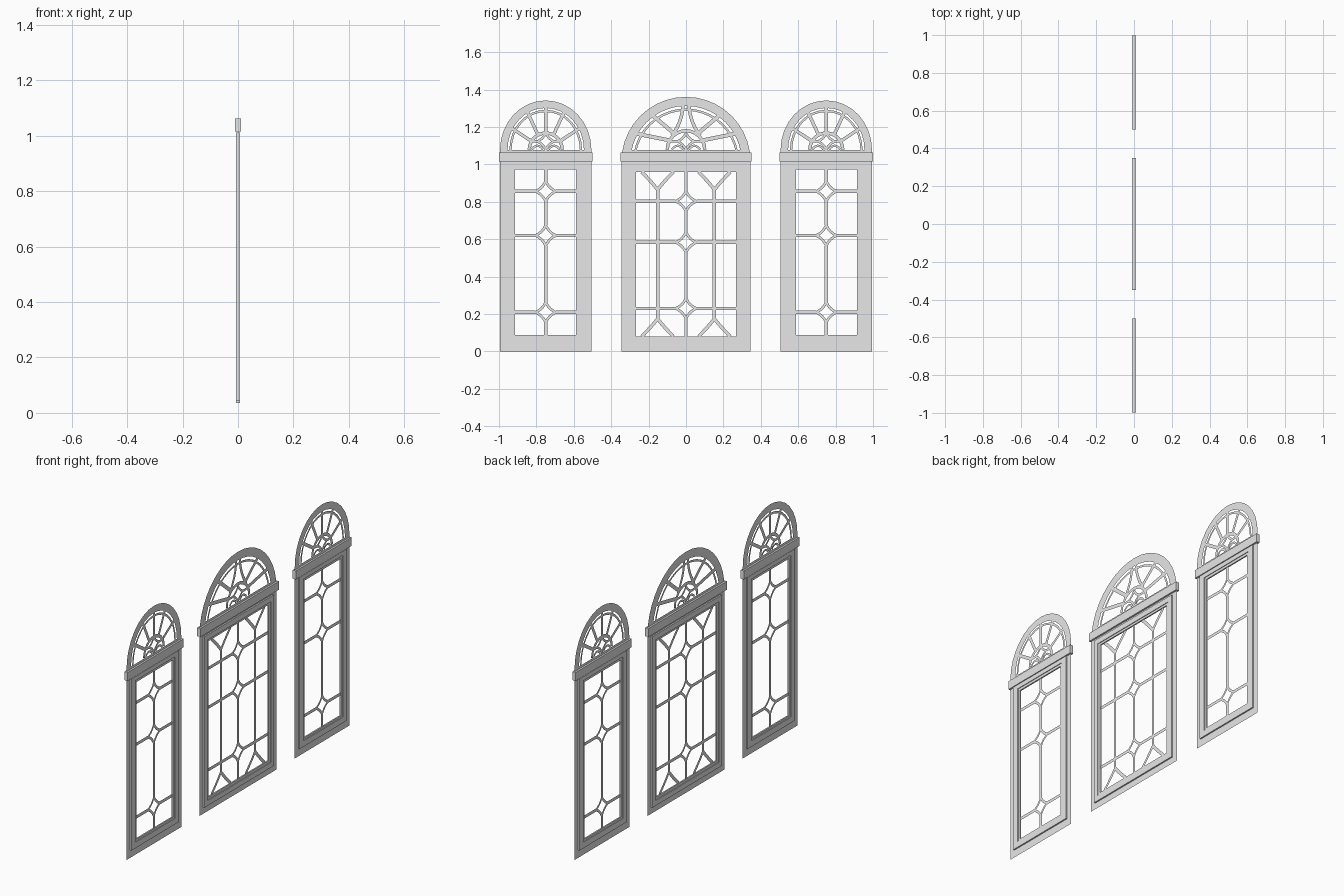
import bpy, bmesh, math
from mathutils import Vector

cube = bpy.data.objects.get("Cube")
if cube:
    bpy.data.objects.remove(cube)

grey = bpy.data.materials.new("light_grey")
grey.use_nodes = True
grey.diffuse_color = (0.8, 0.8, 0.8, 1)
grey.node_tree.nodes["Principled BSDF"].inputs["Base Color"].default_value = (0.8, 0.8, 0.8, 1)

SPRING = 1.08       # height the fanlight radiates from
BEAM = (1.015, 1.063)


def finish(bm, name, y):
    mesh = bpy.data.meshes.new(name)
    bm.to_mesh(mesh)
    bm.free()
    mesh.materials.append(grey)
    obj = bpy.data.objects.new(name, mesh)
    obj.location.y = y
    bpy.context.collection.objects.link(obj)


def strip(bm, path, width, closed=False):
    """Flat ribbon of constant width along a (y, z) path."""
    pts = [Vector(p) for p in path]
    n = len(pts)
    rows = []
    for i, p in enumerate(pts):
        a = pts[i - 1] if i or closed else p
        b = pts[(i + 1) % n] if i < n - 1 or closed else p
        t = (b - a).normalized()
        side = Vector((-t.y, t.x)) * width / 2
        rows.append([bm.verts.new((0, *(p + s * side))) for s in (1, -1)])
    for i in range(n if closed else n - 1):
        (a, b), (c, d) = rows[i], rows[(i + 1) % n]
        bm.faces.new((a, b, d, c))


def curve(a, ctrl, b, steps=6):
    a, ctrl, b = Vector(a), Vector(ctrl), Vector(b)
    return [a * (1 - t) ** 2 + ctrl * 2 * t * (1 - t) + b * t * t
            for t in (i / steps for i in range(steps + 1))]


def arc(ry, rz, zc, steps, z_low=None):
    pts = [(ry * math.cos(math.pi * i / steps), zc + rz * math.sin(math.pi * i / steps))
           for i in range(steps + 1)]
    if z_low is not None and z_low < zc:
        pts = [(ry, z_low)] + pts + [(-ry, z_low)]
    return pts


def star(bm, z, r, width=0.014):
    """Four-pointed star outline with inward-curving sides."""
    for sy in (1, -1):
        for sz in (1, -1):
            strip(bm, curve((sy * r, z), (sy * r * 0.3, z + sz * r * 0.3), (0, z + sz * r)), width)


def border(bm, outer, inner, depth=0):
    """Rectangular frame between two (half width, bottom, top) outlines."""
    def loop(rect, x):
        h, lo, hi = rect
        return [bm.verts.new((x, y, z)) for y, z in ((-h, lo), (h, lo), (h, hi), (-h, hi))]
    xs = (depth, -depth) if depth else (0,)
    loops = [(loop(outer, x), loop(inner, x)) for x in xs]
    for i in range(4):
        j = (i + 1) % 4
        for o, n in loops:
            bm.faces.new((o[i], o[j], n[j], n[i]))
        if depth:
            for front, back in zip(*loops):
                bm.faces.new((front[i], front[j], back[j], back[i]))
    bmesh.ops.recalc_face_normals(bm, faces=bm.faces)


def casing(name, y, frame, ring, lip, opening):
    for part, outer, inner, depth in (("outer_frame", frame, ring, 0),
                                      ("raised_moulding", ring, lip, 0.008),
                                      ("inner_lip", lip, opening, 0.004)):
        bm = bmesh.new()
        border(bm, outer, inner, depth)
        finish(bm, f"{name}_{part}", y)
    # Beam between sash and arch
    bm = bmesh.new()
    bmesh.ops.create_cube(bm, size=1)
    lo, hi = BEAM
    for v in bm.verts:
        v.co = (v.co.x * 0.02, v.co.y * 2 * (frame[0] + 0.005), (lo + hi) / 2 + v.co.z * (hi - lo))
    finish(bm, f"{name}_beam", y)


def glazing(name, y, opening, rails, side_bars=0, width=0.018, r=0.055):
    half, lo, hi = opening
    bm = bmesh.new()
    # Centre bar and rails, broken at each star
    stops = [lo] + [z + s * r for z in rails for s in (-1, 1)] + [hi]
    for a, b in zip(stops[::2], stops[1::2]):
        strip(bm, [(0, a), (0, b)], width)
    for z in rails:
        star(bm, z, r)
        for s in (1, -1):
            strip(bm, [(s * r, z), (s * half, z)], width)
    # Side bars forking at both ends
    if side_bars:
        fork = 0.085
        for s in (1, -1):
            c = s * side_bars
            strip(bm, [(c, lo + fork), (c, hi - fork)], width)
            for end, d in ((lo, 1), (hi, -1)):
                for k in (1, -1):
                    strip(bm, curve((c, end + d * (fork + 0.01)), (c + k * 0.03, end + d * 0.055),
                                    (c + k * 0.085, end)), width)
    finish(bm, f"{name}_glazing_bars", y)


def fanlight(name, y, ry, rz, zc, band, gap, hub, angles, steps, width, flared=False):
    low = BEAM[0] + 0.02
    bm = bmesh.new()
    strip(bm, arc(ry - band / 2, rz - band / 2, zc, steps, low), band)
    finish(bm, f"{name}_arch", y)

    bm = bmesh.new()
    strip(bm, arc(ry - gap, rz - gap, zc, steps, low), 0.012)
    strip(bm, [(-ry + band, 1.069), (ry - band, 1.069)], 0.016)
    # Hub with star and small lobes
    strip(bm, arc(hub, hub, SPRING, 12), 0.018)
    star(bm, SPRING + 0.043, 0.045, 0.013)
    for s in (1, -1):
        strip(bm, [(s * 0.045, SPRING + 0.043), (s * hub * 0.9, SPRING + 0.043)], 0.014)
        strip(bm, curve((s * 0.015, SPRING), (s * 0.045, SPRING + 0.04), (s * 0.075, SPRING)), 0.012)
    # Spokes
    reach = band * 0.8
    for deg in angles:
        c, s = math.cos(math.radians(deg)), math.sin(math.radians(deg))
        end = (c * (ry - reach), zc + s * (rz - reach))
        for k in ((1, -1) if deg != 90 else (1,)):
            strip(bm, [(k * hub * c, SPRING + hub * s), (k * end[0], end[1])], width)
    if flared:
        top = zc + rz - reach
        for k in (1, -1):
            strip(bm, curve((k * 0.016, top), (k * 0.018, 1.23), (k * 0.075, 1.155), 8), 0.018)
    finish(bm, f"{name}_fan_bars", y)


# Narrow windows either side
for name, y in (("right_window", -0.75), ("left_window", 0.75)):
    opening = (0.163, 0.088, 0.974)
    casing(name, y, (0.244, 0, 1.03), (0.212, 0.043, 1.012), (0.176, 0.076, 0.988), opening)
    glazing(name, y, opening, (0.209, 0.62, 0.856))
    fanlight(name, y, 0.244, 0.262, 1.08, 0.04, 0.056, 0.088, (30, 62, 90), 16, 0.018)

# Wide window in the middle
opening = (0.267, 0.08, 0.96)
casing("middle_window", 0, (0.345, 0, 1.03), (0.311, 0.036, 1.002), (0.284, 0.065, 0.972), opening)
glazing("middle_window", 0, opening, (0.23, 0.583, 0.803), side_bars=0.152)
fanlight("middle_window", 0, 0.345, 0.345, 1.016, 0.048, 0.068, 0.1, (29, 54), 20, 0.021, flared=True)
